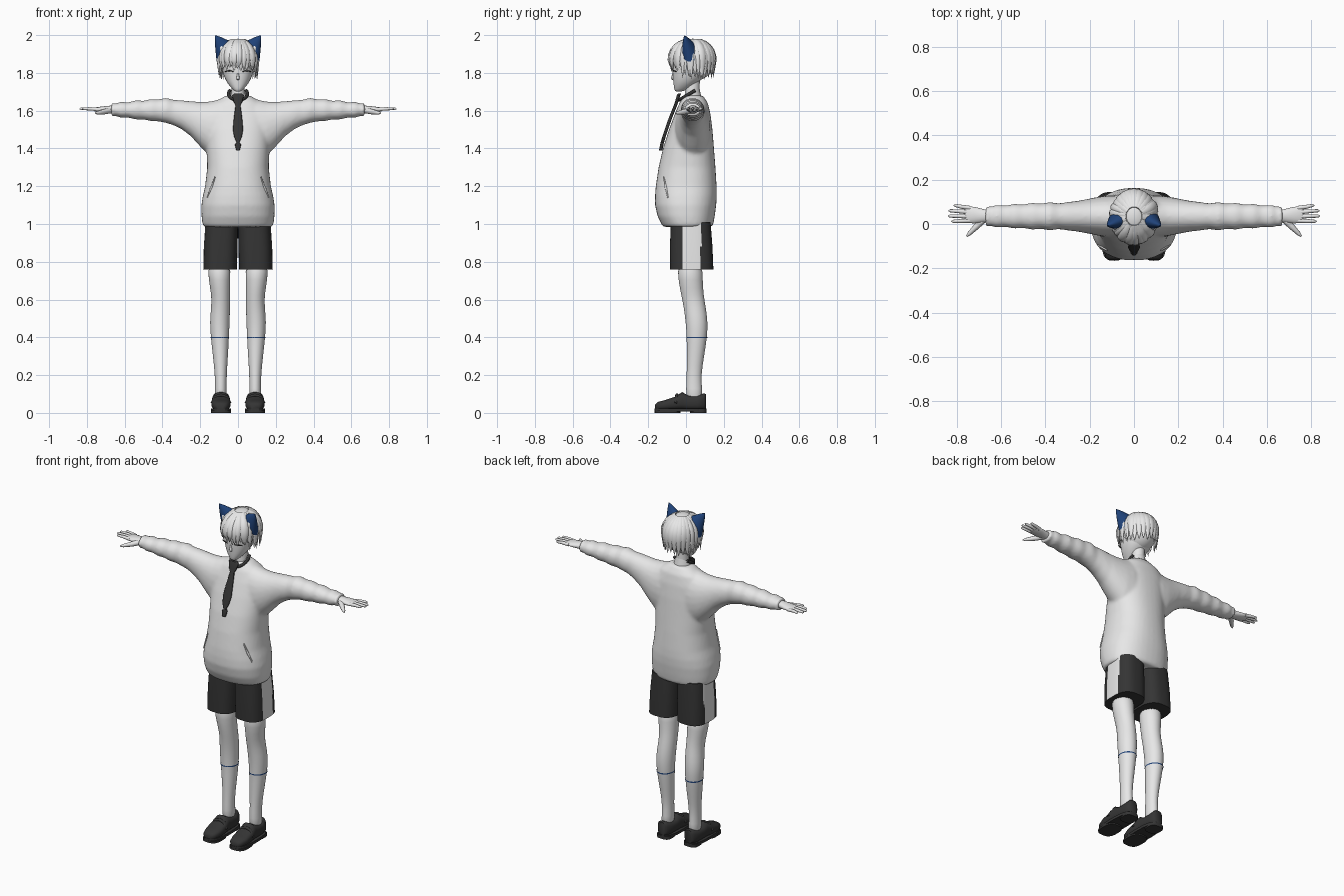
import bpy, bmesh, math, random
from mathutils import Vector, Matrix

random.seed(4)
cube = bpy.data.objects.get("Cube")
if cube:
    bpy.data.objects.remove(cube)


def material(name, rgb):
    m = bpy.data.materials.new(name)
    m.use_nodes = True
    m.diffuse_color = (*rgb, 1)
    m.node_tree.nodes["Principled BSDF"].inputs["Base Color"].default_value = (*rgb, 1)
    return m


WHITE = material("soft white", (.8, .8, .8))
DARK = material("charcoal", (.035, .035, .035))
NAVY = material("navy blue", (.014, .055, .19))
SIDES = (("left", 1), ("right", -1))


def finish(name, bm, *mats, angle=50, sub=0):
    """Turn a bmesh into a smooth shaded object."""
    bmesh.ops.recalc_face_normals(bm, faces=bm.faces)
    me = bpy.data.meshes.new(name)
    bm.to_mesh(me)
    bm.free()
    for m in mats:
        me.materials.append(m)
    me.shade_smooth()
    me.set_sharp_from_angle(angle=math.radians(angle))
    ob = bpy.data.objects.new(name, me)
    bpy.context.collection.objects.link(ob)
    if sub:
        ob.modifiers.new("Subdivision", "SUBSURF").levels = sub
        ob.modifiers["Subdivision"].render_levels = sub
    return ob


def loft(bm, rings, n=2, k=24, s=1, caps=True):
    """Skin superellipse rings (centre, half axis u, half axis v); s mirrors x."""
    def power(t):
        return math.copysign(abs(t) ** (2 / n), t)
    loops = []
    for c, u, v in rings:
        loop = []
        for i in range(k):
            a = math.tau * i / k
            p = Vector(c) + Vector(u) * power(math.cos(a)) + Vector(v) * power(math.sin(a))
            loop.append(bm.verts.new((p.x * s, p.y, p.z)))
        loops.append(loop)
    for low, high in zip(loops, loops[1:]):
        for i in range(k):
            j = (i + 1) % k
            bm.faces.new((low[i], low[j], high[j], high[i]))
    if caps:
        bm.faces.new(loops[0])
        bm.faces.new(loops[-1])


def level(z, x0, x1, y0, y1):
    return ((x0 + x1) / 2, (y0 + y1) / 2, z), ((x1 - x0) / 2, 0, 0), (0, (y1 - y0) / 2, 0)


def tube(bm, pts, radii, s=1, k=10):
    pts = [Vector(p) for p in pts]
    rings = []
    for i, (p, r) in enumerate(zip(pts, radii)):
        d = pts[min(i + 1, len(pts) - 1)] - pts[max(i - 1, 0)]
        u = d.cross(Vector((0, 0, 1))).normalized()
        rings.append((p, u * r, d.cross(u).normalized() * r))
    loft(bm, rings, k=k, s=s)


# Sweater: body and sleeves fused into one knit surface
bm = bmesh.new()
body = [(.985, .18, -.12, .135), (1, .188, -.13, .145), (1.04, .193, -.15, .152),
        (1.1, .194, -.164, .16), (1.15, .186, -.164, .163), (1.2, .174, -.16, .162),
        (1.3, .163, -.145, .156), (1.4, .166, -.122, .148), (1.5, .17, -.09, .14),
        (1.58, .17, -.06, .13), (1.64, .13, -.035, .116), (1.68, .065, -.01, .09)]
loft(bm, [level(z, -w, w, a, b) for z, w, a, b in body], n=2.3, k=40)
sleeve = [(.04, 1.32, 1.67, .09), (.1, 1.33, 1.66, .095), (.15, 1.36, 1.648, .09),
          (.2, 1.41, 1.646, .08), (.25, 1.465, 1.65, .07), (.3, 1.503, 1.655, .064),
          (.34, 1.522, 1.657, .058), (.38, 1.535, 1.668, .064), (.42, 1.543, 1.66, .057),
          (.46, 1.545, 1.662, .061), (.5, 1.553, 1.652, .053), (.54, 1.553, 1.656, .056),
          (.58, 1.563, 1.643, .048), (.62, 1.562, 1.648, .052), (.645, 1.572, 1.638, .044),
          (.67, 1.568, 1.642, .046)]
for side, s in SIDES:
    loft(bm, [((x, .035, (a + b) / 2), (0, w, 0), (0, 0, (b - a) / 2))
              for x, a, b, w in sleeve], n=2.1, s=s)
sweater = finish("sweater", bm, WHITE)
remesh = sweater.modifiers.new("Fuse", "REMESH")
remesh.mode = "VOXEL"
remesh.voxel_size = .009
remesh.use_smooth_shade = True
relax = sweater.modifiers.new("Relax", "SMOOTH")
relax.factor = .5
relax.iterations = 6

# Pocket seams
for side, s in SIDES:
    bm = bmesh.new()
    tube(bm, [(.122, -.119, 1.25), (.142, -.106, 1.19), (.164, -.096, 1.14)], [.003, .006, .003], s)
    finish(side + "_pocket_seam", bm, WHITE)

# Shirt collar, neck band and tie
bm = bmesh.new()
loft(bm, [((0, .025, z), (w, 0, 0), (0, w, .03)) for z, w in ((1.64, .056), (1.69, .046))])
finish("shirt_collar", bm, WHITE)
bm = bmesh.new()
arc = [math.radians(a) for a in range(-120, 121, 15)]
tube(bm, [(.05 * math.sin(a), .02 - .055 * math.cos(a), 1.69 - .033 * math.cos(a)) for a in arc],
     [.009] * len(arc))
finish("neck_band", bm, DARK)
bm = bmesh.new()
tie = [(1.69, .022, -.034), (1.68, .031, -.04), (1.645, .022, -.05), (1.63, .013, -.055),
       (1.56, .022, -.083), (1.5, .027, -.104), (1.46, .02, -.117), (1.432, .007, -.125),
       (1.422, .016, -.128), (1.41, .014, -.13), (1.39, .009, -.134)]
loft(bm, [((0, y, z), (w, 0, 0), (0, .009, 0)) for z, w, y in tie], n=3)
finish("tie", bm, DARK)

# Shorts with a pale side panel
for side, s in SIDES:
    bm = bmesh.new()
    loft(bm, [level(.76, .006, .184, -.085, .145), level(.88, .002, .181, -.085, .14),
              level(1.01, 0, .172, -.08, .13)], n=2.8, k=64, s=s)
    for f in bm.faces:
        c = f.calc_center_median()
        if abs(c.x) > .12 and -.022 < c.y < .078 and len(f.verts) == 4:
            f.material_index = 1
    finish(side + "_shorts_leg", bm, DARK, WHITE)

# Legs and sock stripes
leg = [(.06, .057, .125, .0, .088), (.13, .06, .122, .0, .085), (.2, .06, .122, .004, .08),
       (.3, .053, .133, .004, .096), (.4, .048, .144, .004, .112), (.48, .044, .15, -.002, .116),
       (.56, .042, .142, -.012, .105), (.62, .042, .14, -.025, .094), (.7, .042, .155, -.04, .088),
       (.8, .035, .165, -.05, .09)]
for side, s in SIDES:
    bm = bmesh.new()
    loft(bm, [level(*row) for row in leg], s=s)
    finish(side + "_leg", bm, WHITE, sub=1)
    bm = bmesh.new()
    loft(bm, [level(z, .047, .145, .003, .113) for z in (.396, .403)], s=s, caps=False)
    finish(side + "_sock_stripe", bm, NAVY)

# Loafers: upper, sole, heel and strap
upper = [(-.163, .022, .02, .045), (-.15, .038, .015, .058), (-.11, .05, .015, .068),
         (-.06, .051, .015, .085), (-.02, .047, .015, .11), (.01, .044, .015, .093),
         (.06, .043, .015, .092), (.095, .034, .015, .104), (.105, .024, .02, .1)]
for side, s in SIDES:
    bm = bmesh.new()
    loft(bm, [((.09, y, (a + b) / 2), (w, 0, 0), (0, 0, (b - a) / 2)) for y, w, a, b in upper],
         n=2.7, s=s)
    finish(side + "_shoe_upper", bm, DARK)
    bm = bmesh.new()
    for z0, z1, back in ((.008, .024, .108), (0, .012, -.03)):
        loft(bm, [level(z, .037, .143, -.166, back) for z in (z0, z1)], n=2.8, s=s)
    loft(bm, [level(z, .046, .134, .02, .108) for z in (0, .02)], n=3, s=s)
    finish(side + "_shoe_sole", bm, DARK, angle=30)
    bm = bmesh.new()
    tube(bm, [(.043, -.055, .05), (.06, -.05, .085), (.09, -.048, .094), (.12, -.05, .085),
              (.137, -.055, .05)], [.009] * 5, s)
    finish(side + "_shoe_strap", bm, DARK)

# Hands with four fingers and a thumb
for side, s in SIDES:
    bm = bmesh.new()
    loft(bm, [((x, y, 1.606), (0, w, 0), (0, 0, h)) for x, y, w, h in
              ((.64, .035, .027, .024), (.68, .037, .03, .02), (.72, .04, .037, .016),
               (.75, .042, .038, .012), (.765, .043, .032, .008))], s=s)
    for i, reach in enumerate((.825, .84, .838, .815)):
        y = .015 + .019 * i
        tip = .012 + .024 * i
        tube(bm, [(.74, y, 1.606), (.78, (y + tip) / 2, 1.61), (reach - .008, tip, 1.61),
                  (reach, tip, 1.609)], [.01, .009, .007, .002], s)
    tube(bm, [(.675, .025, 1.602), (.71, -.01, 1.594), (.745, -.045, 1.588), (.756, -.056, 1.587)],
         [.016, .014, .009, .003], s)
    finish(side + "_hand", bm, WHITE)

# Neck and head
bm = bmesh.new()
loft(bm, [level(1.64, -.04, .04, -.01, .08), level(1.7, -.035, .035, -.005, .07),
          level(1.78, -.036, .036, -.005, .075)])
finish("neck", bm, WHITE)
bm = bmesh.new()
skull = [(1.7, .014, -.056, -.025), (1.712, .028, -.062, .01), (1.74, .053, -.066, .05),
         (1.77, .07, -.069, .09), (1.81, .084, -.072, .12), (1.86, .088, -.072, .13),
         (1.92, .075, -.05, .115), (1.95, .04, -.01, .08)]
loft(bm, [level(z, -w, w, a, b) for z, w, a, b in skull], n=2.2, k=32)
finish("head", bm, WHITE, sub=1)
bm = bmesh.new()
loft(bm, [((0, y, z), (w, 0, 0), (0, w, 0)) for z, y, w in
          ((1.762, -.066, .004), (1.768, -.071, .009), (1.8, -.068, .004))], k=12)
finish("nose", bm, WHITE)

# Lash lines
for side, s in SIDES:
    bm = bmesh.new()
    tube(bm, [(.025, -.07, 1.807), (.045, -.068, 1.812), (.068, -.052, 1.807)],
         [.002, .004, .002], s)
    finish(side + "_lash", bm, DARK)

# Hair: rounded cap, open at the face, with layered locks
CENTRE = Vector((0, .035, 1.868))
SIZE = Vector((.1, .117, .113))
bm = bmesh.new()
bmesh.ops.create_uvsphere(bm, u_segments=40, v_segments=24, radius=1,
                          matrix=Matrix.Translation(CENTRE) @ Matrix.Diagonal(SIZE).to_4x4())
bmesh.ops.delete(bm, geom=[v for v in bm.verts if v.co.y < .01 and v.co.z < 1.85], context="VERTS")
finish("hair_cap", bm, WHITE)


def lock(bm, angle, end, width, lift):
    d = Vector((math.sin(angle), -math.cos(angle), 0))
    t = Vector((math.cos(angle), math.sin(angle), 0))
    rings = []
    for j in range(9):
        f = j / 8
        phi = math.radians(20 + 70 * min(1, f / .6))
        z = CENTRE.z + SIZE.z * math.cos(phi)
        out = math.sin(phi) * lift
        if f > .6:
            z += (end - z) * (f - .6) / .4
            out -= .12 * (f - .6)
        p = Vector((d.x * SIZE.x * out, CENTRE.y + d.y * SIZE.y * out, z))
        w = width * math.sin(math.pi * (.2 + .8 * f)) + .001
        rings.append((p, t * w, (d * math.sin(phi) + Vector((0, 0, math.cos(phi)))) * w * .45))
    loft(bm, rings, k=8)


bm = bmesh.new()
for layer, lift in enumerate((1.01, 1.07)):
    for i in range(19):
        a = -115 + 230 * (i + layer * .5) / 18.5
        low = 1.805 if abs(a) < 60 else 1.765
        lock(bm, math.radians(a + random.uniform(-4, 4)), low + random.uniform(0, .03),
             random.uniform(.014, .022), lift)
finish("fringe_locks", bm, WHITE)
bm = bmesh.new()
for i in range(9):
    lock(bm, math.radians(125 + 110 * i / 8), 1.765 + random.uniform(0, .02), .024, 1)
finish("nape_locks", bm, WHITE)


# Animal ears with a pale inner tuft
def ear(name, s, base, tip, u, depth, mat):
    bm = bmesh.new()
    rings = []
    for j in range(9):
        f = j / 8
        size = (1 - f) ** .85 + .02
        rings.append((Vector(base).lerp(Vector(tip), f), Vector(u) * size, (0, depth * size, 0)))
    loft(bm, rings, s=s)
    finish(name, bm, mat)


for side, s in SIDES:
    ear(side + "_ear", s, (.076, .02, 1.912), (.122, -.008, 1.997), (.036, 0, -.052), .042, NAVY)
    ear(side + "_ear_tuft", s, (.074, .0, 1.908), (.1, -.012, 1.95), (.018, 0, -.03), .032, WHITE)
